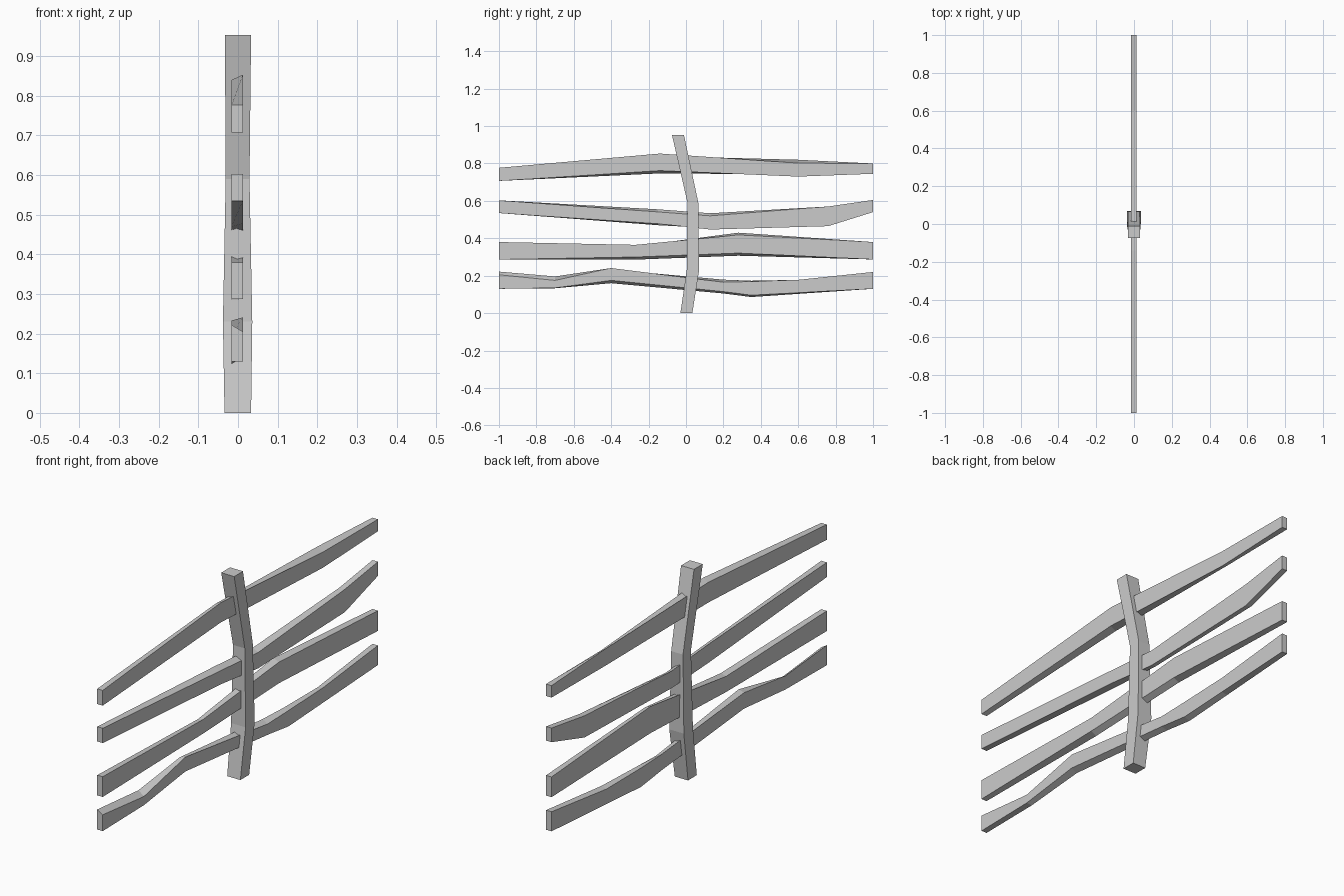
import bpy


def loft(name, rings):
    """Skin a chain of four-cornered rings and cap both ends."""
    verts = [p for ring in rings for p in ring]
    faces = [(3, 2, 1, 0)]
    for i in range(len(rings) - 1):
        a, b = i * 4, i * 4 + 4
        for k in range(4):
            n = (k + 1) % 4
            faces.append((a + k, a + n, b + n, b + k))
    e = len(verts) - 4
    faces.append((e, e + 1, e + 2, e + 3))
    mesh = bpy.data.meshes.new(name)
    mesh.from_pydata(verts, [], faces)
    obj = bpy.data.objects.new(name, mesh)
    bpy.context.collection.objects.link(obj)
    return obj


def rail(name, sections, x0=-0.016, x1=0.012):
    # section: y, top and bottom on the right side, top and bottom on the left
    return loft(name, [[(x0, y, bl), (x0, y, tl), (x1, y, tr), (x1, y, br)]
                       for y, tr, br, tl, bl in sections])


# Crooked upright post: z, y range, x range
post = [(0, -0.03, 0.034, -0.034, 0.033),
        (0.23, 0.004, 0.07, -0.038, 0.036),
        (0.59, 0.008, 0.066, -0.031, 0.029),
        (0.953, -0.075, -0.011, -0.033, 0.033)]
loft("post", [[(x0, y0, z), (x1, y0, z), (x1, y1, z), (x0, y1, z)]
              for z, y0, y1, x0, x1 in post])

# Warped rails, top to bottom
rail("top_rail", [(-1, .777, .707, .777, .707),
                  (-.14, .853, .762, .840, .747),
                  (.6, .802, .730, .820, .742),
                  (1, .800, .745, .800, .745)])
rail("upper_rail", [(-1, .603, .535, .603, .535),
                    (-.15, .541, .478, .555, .470),
                    (.13, .520, .447, .534, .455),
                    (.76, .570, .465, .570, .470),
                    (1, .605, .540, .605, .540)])
rail("lower_rail", [(-1, .380, .287, .380, .287),
                    (-.27, .365, .300, .358, .286),
                    (.28, .418, .321, .430, .307),
                    (1, .380, .287, .380, .287)])
rail("bottom_rail", [(-1, .205, .130, .222, .130),
                     (-.7, .175, .135, .196, .133),
                     (-.4, .241, .175, .233, .160),
                     (.2, .165, .115, .179, .105),
                     (.35, .169, .096, .173, .086),
                     (.6, .178, .109, .172, .103),
                     (1, .220, .130, .220, .130)])
